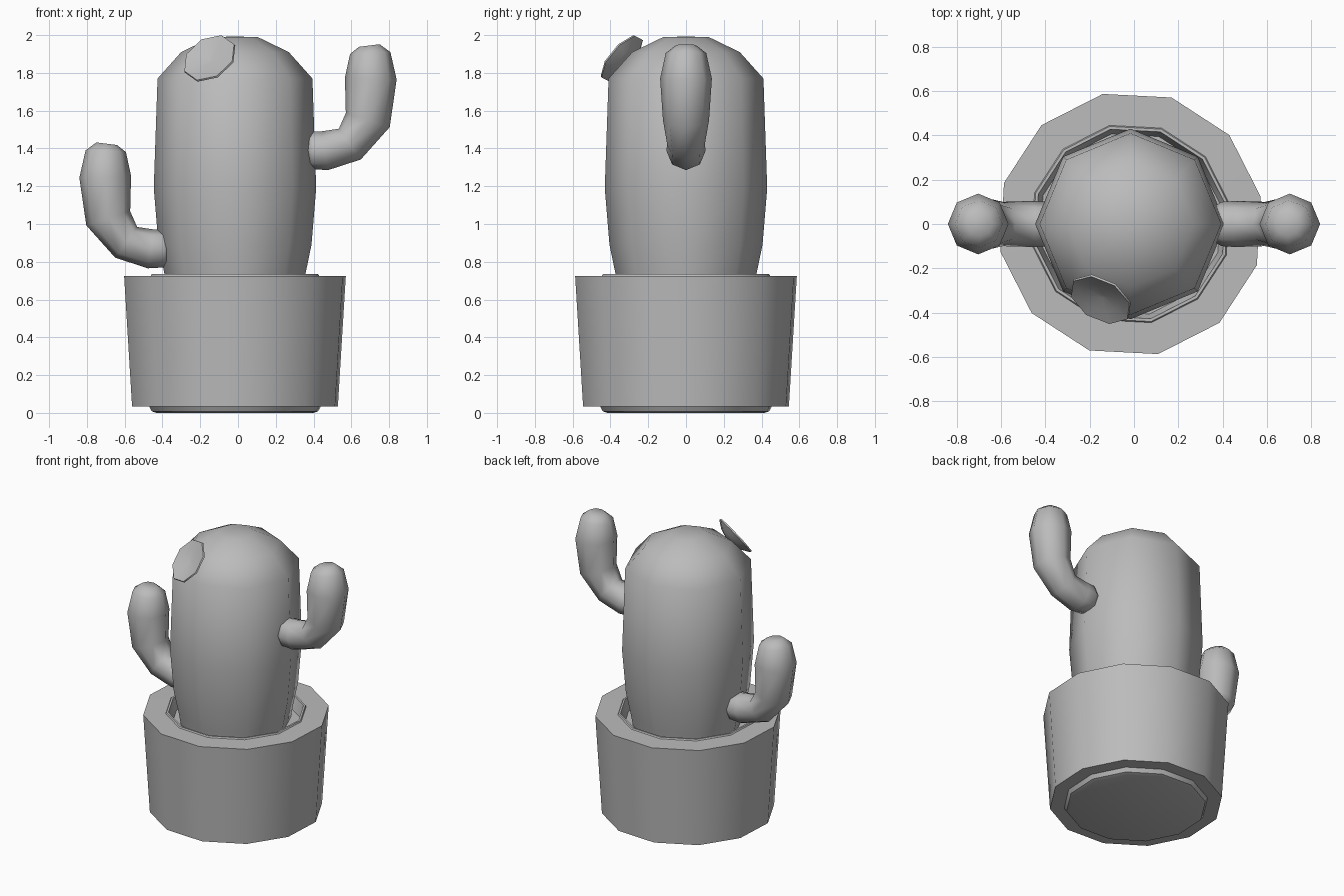
import bpy, bmesh, math
from mathutils import Vector

cube = bpy.data.objects.get("Cube")
if cube:
    bpy.data.objects.remove(cube)

grey = bpy.data.materials.new("plain_grey")
grey.use_nodes = True
grey.diffuse_color = (0.5, 0.5, 0.5, 1)
grey.node_tree.nodes["Principled BSDF"].inputs["Base Color"].default_value = grey.diffuse_color


def loft(name, rings, sides, phase=0, sharp=65):
    """Skin closed rings given as (centre, u axis, v axis, radius) and cap both ends."""
    bm = bmesh.new()
    loops = []
    for c, u, v, r in rings:
        angles = [phase + math.tau * i / sides for i in range(sides)]
        loops.append([bm.verts.new(c + r * (math.cos(a) * u + math.sin(a) * v)) for a in angles])
    for a, b in zip(loops, loops[1:]):
        for i in range(sides):
            j = (i + 1) % sides
            bm.faces.new((a[i], a[j], b[j], b[i]))
    bm.faces.new(loops[0][::-1])
    bm.faces.new(loops[-1])
    bmesh.ops.recalc_face_normals(bm, faces=bm.faces)
    mesh = bpy.data.meshes.new(name)
    bm.to_mesh(mesh)
    bm.free()
    mesh.materials.append(grey)
    obj = bpy.data.objects.new(name, mesh)
    bpy.context.collection.objects.link(obj)
    bpy.ops.object.select_all(action='DESELECT')
    obj.select_set(True)
    bpy.context.view_layer.objects.active = obj
    bpy.ops.object.shade_smooth_by_angle(angle=math.radians(sharp))
    return obj


def lathe(name, profile, sides, origin, axis=Vector((0, 0, 1)), phase=0, sharp=65):
    """Revolve (radius, height) points around an axis."""
    u = Vector((1, 0, 0))
    u = (u - u.dot(axis) * axis).normalized()
    v = axis.cross(u)
    return loft(name, [(origin + axis * h, u, v, r) for r, h in profile], sides, phase, sharp)


def arm(name, side, drop):
    """Bent tube that leaves the body sideways and turns up to a round tip."""
    path = [(0.37, 1.39, 0.085), (0.395, 1.39, 0.1), (0.46, 1.388, 0.104),
            (0.592, 1.423, 0.1), (0.687, 1.55, 0.122), (0.703, 1.77, 0.137),
            (0.70, 1.905, 0.107), (0.695, 1.945, 0.055)]
    pts = [Vector((x * side, 0, z - drop)) for x, z, r in path]
    v = Vector((0, 1, 0))
    rings = []
    for i, p in enumerate(pts):
        t = (pts[min(i + 1, len(pts) - 1)] - pts[max(i - 1, 0)]).normalized()
        rings.append((p, v.cross(t), v, path[i][2]))
    return loft(name, rings, 8)


centre = Vector((-0.016, 0, 0))

# Pot with a recessed foot, thick rim and shallow inside
lathe("pot", [(0.425, 0), (0.45, 0.008), (0.465, 0.035), (0.557, 0.035), (0.60, 0.725),
              (0.455, 0.726), (0.45, 0.735), (0.437, 0.735), (0.415, 0.65)],
      12, centre, phase=math.radians(12), sharp=40)

# Main stem with a domed top
lathe("cactus_body", [(0.35, 0.6), (0.372, 0.73), (0.405, 0.89), (0.43, 1.19), (0.41, 1.77),
                      (0.285, 1.91), (0.12, 1.99), (0.01, 1.992)], 8, centre)

# Side arms
arm("left_arm", 1, 0)
arm("right_arm", -1, 0.52)

# Thin cupped flower near the top
lathe("flower", [(0.05, -0.05), (0.10, -0.035), (0.153, -0.004), (0.15, 0.006),
                 (0.09, -0.008), (0.01, -0.02)],
      8, Vector((-0.15, -0.34, 1.877)), Vector((-0.4, -0.695, 0.6)).normalized(), phase=0.3)
